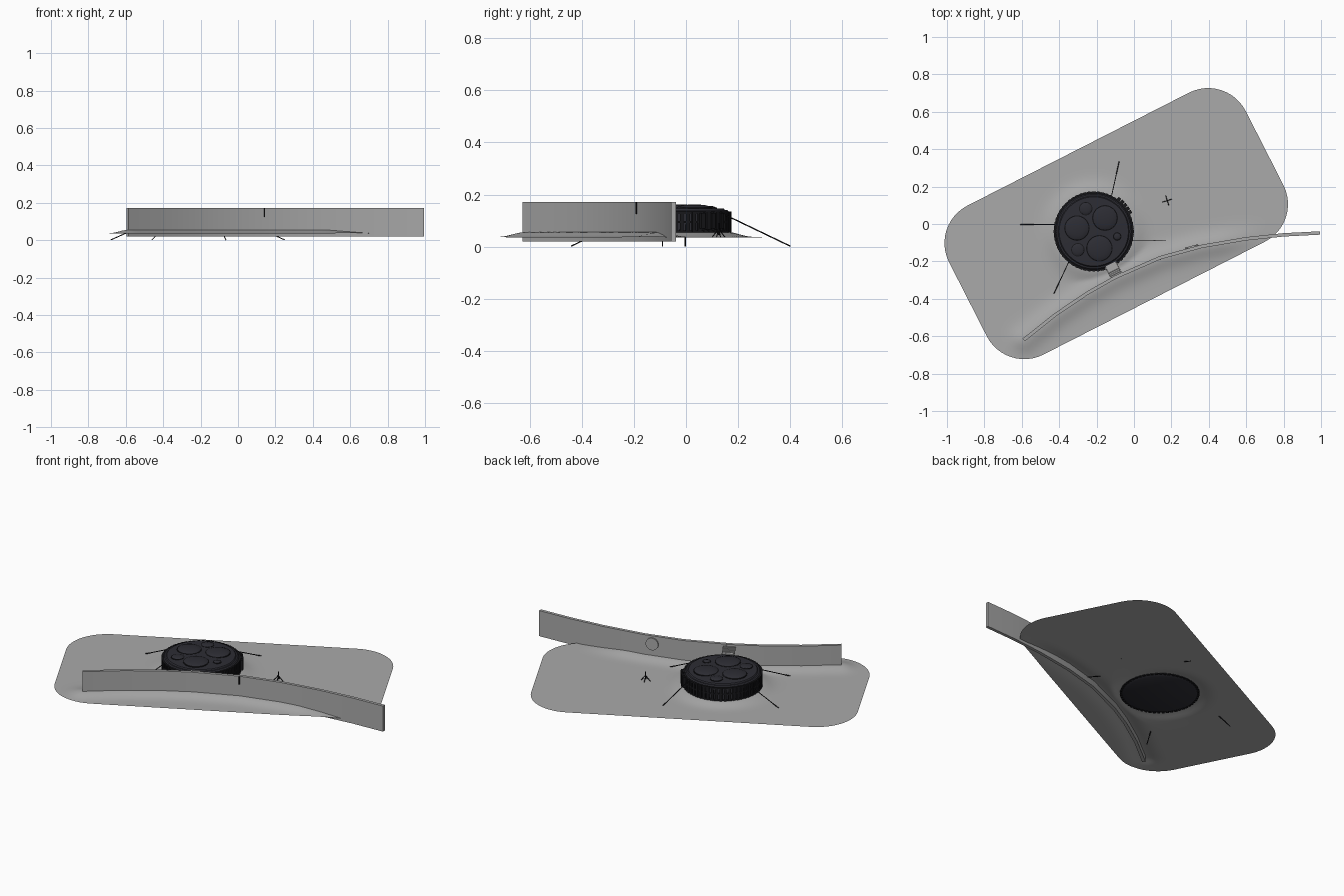
import bpy, bmesh, math
from mathutils import Vector, Matrix

if "Cube" in bpy.data.objects:
    bpy.data.objects.remove(bpy.data.objects["Cube"])


def material(name, rgb):
    m = bpy.data.materials.new(name)
    m.diffuse_color = (*rgb, 1)
    m.use_nodes = True
    m.node_tree.nodes["Principled BSDF"].inputs["Base Color"].default_value = m.diffuse_color
    return m


GREY = material("stone grey", (0.40, 0.40, 0.40))
DARK = material("dark slate", (0.026, 0.026, 0.034))
BLACK = material("black", (0.009, 0.009, 0.011))


def finish(bm, name, mat, angle=30):
    bmesh.ops.recalc_face_normals(bm, faces=bm.faces)
    me = bpy.data.meshes.new(name)
    bm.to_mesh(me)
    bm.free()
    ob = bpy.data.objects.new(name, me)
    bpy.context.collection.objects.link(ob)
    me.materials.append(mat)
    bpy.ops.object.select_all(action='DESELECT')
    ob.select_set(True)
    bpy.context.view_layer.objects.active = ob
    bpy.ops.object.shade_smooth_by_angle(angle=math.radians(angle))
    return ob


def lathe(name, profile, centre, mat, n=64):
    bm = bmesh.new()
    rings = []
    for r, z in profile:
        rings.append([bm.verts.new((centre[0] + r * math.cos(2 * math.pi * i / n),
                                    centre[1] + r * math.sin(2 * math.pi * i / n), z)) for i in range(n)])
    for a, b in zip(rings, rings[1:]):
        for i in range(n):
            bm.faces.new((a[i], a[(i + 1) % n], b[(i + 1) % n], b[i]))
    bm.faces.new(rings[0])
    bm.faces.new(rings[-1])
    return finish(bm, name, mat)


def add_box(bm, centre, size, turn=0):
    bmesh.ops.create_cube(bm, size=1, matrix=Matrix.Translation(centre)
                          @ Matrix.Rotation(turn, 4, 'Z') @ Matrix.Diagonal((*size, 1)))


def add_rod(bm, a, b, r):
    a, b = Vector(a), Vector(b)
    d = b - a
    bmesh.ops.create_cone(bm, cap_ends=True, segments=6, radius1=r, radius2=r, depth=d.length,
                          matrix=Matrix.Translation((a + b) / 2) @ d.to_track_quat('Z', 'Y').to_matrix().to_4x4())


# Plan line of the curved wall
WALL = [Vector(p) for p in ((-0.59, -0.62), (-0.42, -0.485), (-0.25, -0.37), (-0.1, -0.285), (0.14, -0.18),
                            (0.36, -0.12), (0.6, -0.079), (0.8, -0.058), (0.995, -0.048))]
DISC = Vector((-0.215, -0.04))


def wall_distance(p):
    best = 9
    for a, b in zip(WALL, WALL[1:]):
        t = max(0, min(1, (p - a).dot(b - a) / (b - a).length_squared))
        best = min(best, (p - a - t * (b - a)).length)
    return best


def ground_z(p):
    swell = 0.02 * math.exp(-(wall_distance(p) / 0.06) ** 2) * max(0, min(1, (0.72 - p.x) / 0.25))
    d = max(0, (p - DISC).length - 0.2)
    return 0.036 + max(swell, 0.02 * math.exp(-(d / 0.06) ** 2))


# Ground sheet: rounded rectangle, swelling around disc and wall
bm = bmesh.new()
outline = []
for k, (sx, sy) in enumerate(((1, 1), (-1, 1), (-1, -1), (1, -1))):
    arc = []
    for i in range(13):
        a = math.pi / 2 * (k + i / 12)
        arc.append(Vector((sx * 0.665 + 0.225 * math.cos(a), sy * 0.222 + 0.225 * math.sin(a))))
    outline += arc
    nxt = ((-1, 1), (-1, -1), (1, -1), (1, 1))[k]
    a = math.pi / 2 * (k + 1)
    end = Vector((nxt[0] * 0.665 + 0.225 * math.cos(a), nxt[1] * 0.222 + 0.225 * math.sin(a)))
    m = 36 if k % 2 == 0 else 14
    outline += [arc[-1].lerp(end, j / m) for j in range(1, m)]
turn = Matrix.Rotation(math.radians(27), 2)
outline = [turn @ p + Vector((-0.095, 0.002)) for p in outline]
mid = Vector((-0.2, -0.06))
rings = []
for k in range(1, 41):
    ring = []
    for p in outline:
        q = mid.lerp(p, k / 40)
        ring.append(bm.verts.new((q.x, q.y, ground_z(q))))
    rings.append(ring)
for a, b in zip(rings, rings[1:]):
    for i in range(len(a)):
        j = (i + 1) % len(a)
        bm.faces.new((a[i], b[i], b[j], a[j]))
bm.faces.new(rings[0])
ground = finish(bm, "ground_sheet", GREY)

# Curved wall
bm = bmesh.new()
sections = []
for i, p in enumerate(WALL):
    d = (WALL[min(i + 1, len(WALL) - 1)] - WALL[max(i - 1, 0)]).normalized()
    n = Vector((-d.y, d.x)) * 0.009
    sections.append([bm.verts.new((*(p + s * n), z)) for s, z in ((-1, 0.02), (1, 0.02), (1, 0.172), (-1, 0.172))])
for a, b in zip(sections, sections[1:]):
    for i in range(4):
        j = (i + 1) % 4
        bm.faces.new((a[i], a[j], b[j], b[i]))
bm.faces.new(sections[0])
bm.faces.new(sections[-1])
finish(bm, "curved_wall", GREY)

# Round hatch on the back of the wall
bm = bmesh.new()
nrm = Vector((-0.26, 0.96, 0)).normalized()
bmesh.ops.create_cone(bm, cap_ends=True, segments=32, radius1=0.036, radius2=0.036, depth=0.02,
                      matrix=Matrix.Translation((0.31, -0.127, 0.125)) @ nrm.to_track_quat('Z', 'Y').to_matrix().to_4x4())
finish(bm, "wall_hatch", GREY)

# Thin rod on the wall joint
bm = bmesh.new()
add_rod(bm, (0.142, -0.191, 0.125), (0.142, -0.191, 0.172), 0.003)
finish(bm, "wall_rod", BLACK)

# Slatted gangway between disc and wall
bm = bmesh.new()
a, b = Vector((-0.125, -0.215)), Vector((-0.09, -0.285))
slope = math.atan2(b.y - a.y, b.x - a.x)
for i in range(9):
    p = a.lerp(b, i / 8)
    add_box(bm, (p.x, p.y, 0.135 + 0.004 * i), (0.006, 0.07, 0.006), slope)
add_box(bm, (-0.108, -0.25, 0.14), (0.08, 0.06, 0.008), slope)
finish(bm, "gangway", GREY)

# Disc body with bevelled rim
lathe("disc_body", [(0.19, 0.044), (0.205, 0.052), (0.208, 0.13), (0.198, 0.14), (0.19, 0.14),
                    (0.185, 0.146), (0.1, 0.15)], DISC, DARK)

# Ribs around the rim
bm = bmesh.new()
for i in range(56):
    t = 2 * math.pi * i / 56
    add_box(bm, (DISC.x + 0.207 * math.cos(t), DISC.y + 0.207 * math.sin(t), 0.092), (0.015, 0.014, 0.085), t)
finish(bm, "rim_ribs", BLACK)
for k, z in enumerate((0.058, 0.095, 0.13)):
    lathe("rim_band_%d" % k, [(0.2, z - 0.004), (0.213, z - 0.004), (0.213, z + 0.004), (0.2, z + 0.004)], DISC, BLACK)

# Low round domes on top
domes = ((-0.305, -0.022, 0.065), (-0.155, 0.032, 0.066), (-0.185, -0.13, 0.068),
         (-0.258, 0.082, 0.033), (-0.3, -0.138, 0.033), (-0.09, -0.067, 0.02))
for k, (x, y, r) in enumerate(domes):
    h = 0.013 if r > 0.05 else 0.008
    lathe("top_dome_%d" % k, [(r, 0.14), (r, 0.149)] + [(r * math.cos(a), 0.149 + h * math.sin(a))
          for a in (0.3, 0.6, 0.9, 1.2, 1.5)], (x, y), DARK, 32)
    lathe("dome_ring_%d" % k, [(r + 0.003, 0.14), (r + 0.003, 0.151), (r - 0.002, 0.151), (r - 0.002, 0.14)],
          (x, y), BLACK, 32)

# Rugged fittings on the rim
bm = bmesh.new()
for i in range(5):
    t = math.radians(28 + 6 * i)
    add_box(bm, (DISC.x + 0.217 * math.cos(t), DISC.y + 0.217 * math.sin(t), 0.1), (0.022, 0.018, 0.06 + 0.01 * (i % 2)), t)
finish(bm, "rim_fittings", BLACK)

# Mooring lines down to the ground
bm = bmesh.new()
for a, b in (((-0.12, 0.15), (-0.065, 0.4)), ((-0.41, -0.003), (-0.68, -0.003)),
             ((-0.345, -0.195), (-0.46, -0.44)), ((-0.02, -0.09), (0.25, -0.09))):
    add_rod(bm, (*a, 0.122), (*b, 0.002), 0.0025)
finish(bm, "mooring_lines", BLACK)

# Small tripod
bm = bmesh.new()
foot = Vector((0.178, 0.125))
add_rod(bm, (*foot, 0.045), (*foot, 0.09), 0.003)
for i in range(4):
    t = 0.3 + math.pi / 2 * i
    add_rod(bm, (*foot, 0.068), (foot.x + 0.026 * math.cos(t), foot.y + 0.026 * math.sin(t), 0.036), 0.002)
finish(bm, "small_tripod", BLACK)
